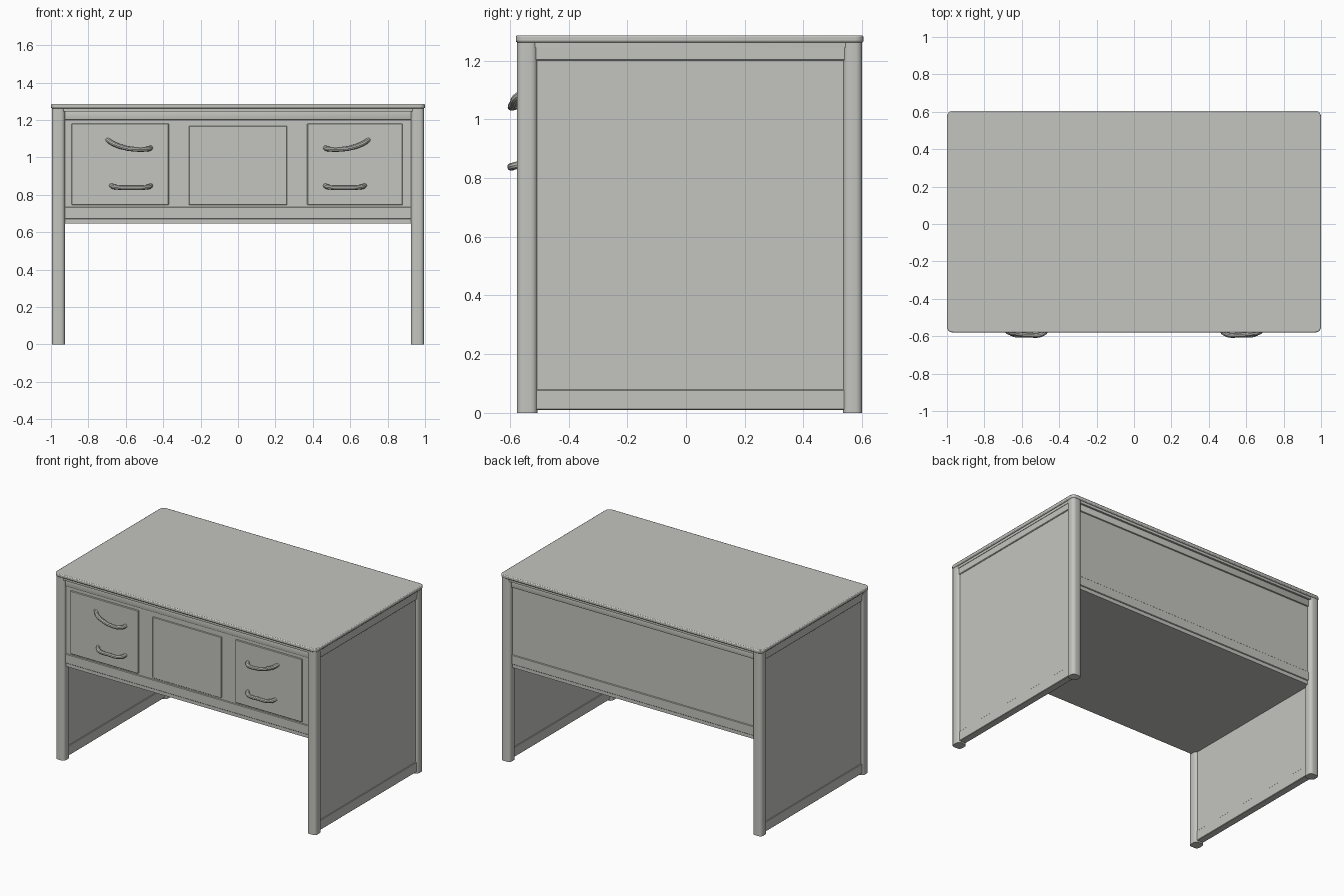
import bpy, bmesh, math
from mathutils import Vector

if "Cube" in bpy.data.objects:
    bpy.data.objects.remove(bpy.data.objects["Cube"])

grey = bpy.data.materials.new("warm_grey")
grey.diffuse_color = (0.55, 0.55, 0.52, 1)
grey.use_nodes = True
grey.node_tree.nodes["Principled BSDF"].inputs["Base Color"].default_value = grey.diffuse_color


def finish(ob, name):
    ob.name = name
    ob.data.materials.append(grey)
    bpy.ops.object.select_all(action='DESELECT')
    ob.select_set(True)
    bpy.context.view_layer.objects.active = ob
    bpy.ops.object.shade_smooth_by_angle(angle=math.radians(35))
    return ob


def box(name, x, y, z, round_r=0.0, vertical=False, segs=4):
    """Box from axis ranges; optional rounding of all or only vertical edges."""
    me = bpy.data.meshes.new(name)
    bm = bmesh.new()
    bmesh.ops.create_cube(bm, size=1)
    for v in bm.verts:
        v.co = Vector([(r[0] + r[1]) / 2 + c * (r[1] - r[0])
                       for r, c in zip((x, y, z), v.co)])
    if round_r:
        edges = [e for e in bm.edges if not vertical or
                 abs(e.verts[0].co.z - e.verts[1].co.z) > 1e-5]
        bmesh.ops.bevel(bm, geom=edges, offset=round_r, segments=segs,
                        profile=0.5, affect='EDGES')
    bm.to_mesh(me)
    bm.free()
    ob = bpy.data.objects.new(name, me)
    bpy.context.collection.objects.link(ob)
    return finish(ob, name)


def handle(name, points, r=0.013):
    """Round bar swept along a smooth path."""
    cu = bpy.data.curves.new(name, 'CURVE')
    cu.dimensions = '3D'
    cu.bevel_depth = r
    cu.bevel_resolution = 3
    cu.use_fill_caps = True
    sp = cu.splines.new('BEZIER')
    sp.bezier_points.add(len(points) - 1)
    for bp, p in zip(sp.bezier_points, points):
        bp.co = p
        bp.handle_left_type = bp.handle_right_type = 'AUTO'
    ob = bpy.data.objects.new(name, cu)
    bpy.context.collection.objects.link(ob)
    bpy.ops.object.select_all(action='DESELECT')
    ob.select_set(True)
    bpy.context.view_layer.objects.active = ob
    bpy.ops.object.convert(target='MESH')
    finish(bpy.context.object, name)


# table top with rounded corners and a narrower moulding below
top = box("table_top", (-1, 1), (-0.58, 0.605), (1.262, 1.286), 0.03, True)
bev = top.modifiers.new("edge", 'BEVEL')
bev.width, bev.segments, bev.limit_method = 0.006, 2, 'ANGLE'
bev.angle_limit = math.radians(60)
box("top_moulding", (-0.99, 0.99), (-0.57, 0.595), (1.245, 1.265), 0.025, True)

# cabinet body, with its bottom ledge and front and back upper rails
box("cabinet_body", (-0.95, 0.95), (-0.552, 0.572), (0.645, 1.25))
box("bottom_ledge", (-0.93, 0.93), (-0.558, 0.578), (0.67, 0.735), 0.003, segs=1)
box("front_top_rail", (-0.93, 0.93), (-0.560, -0.5), (1.2, 1.25), 0.004, segs=2)
box("back_top_rail", (-0.93, 0.93), (0.5, 0.582), (1.2, 1.25), 0.006, segs=2)

# drawer fronts and centre door panel
box("drawer_front_left", (-0.89, -0.37), (-0.560, -0.54), (0.745, 1.18), 0.003, segs=1)
box("drawer_front_right", (0.37, 0.88), (-0.560, -0.54), (0.745, 1.18), 0.003, segs=1)
box("centre_panel", (-0.263, 0.263), (-0.558, -0.54), (0.745, 1.167), 0.003, segs=1)

for s, side in ((-1, "left"), (1, "right")):
    def xr(a, b):
        return tuple(sorted((s * a, s * b)))
    # corner posts
    box("front_post_" + side, xr(0.925, 0.995), (-0.576, -0.506), (0, 1.262), 0.022, True)
    box("back_post_" + side, xr(0.925, 0.995), (0.535, 0.6), (0, 1.262), 0.022, True)
    # side panel with foot rail and top rail
    box("side_panel_" + side, xr(0.94, 0.981), (-0.53, 0.56), (0.01, 1.255))
    box("side_foot_rail_" + side, xr(0.936, 0.985), (-0.53, 0.56), (0.01, 0.08), 0.003, segs=1)
    box("side_top_rail_" + side, xr(0.96, 0.987), (-0.53, 0.56), (1.2, 1.255), 0.004, segs=1)
    # bowed lower handle
    handle("lower_handle_" + side,
           [(s * 0.465, -0.55, 0.85), (s * 0.48, -0.582, 0.842), (s * 0.57, -0.594, 0.838),
            (s * 0.66, -0.582, 0.842), (s * 0.68, -0.55, 0.85)])
    # upper handle with its raised outer end
    handle("upper_handle_" + side,
           [(s * 0.465, -0.55, 1.052), (s * 0.48, -0.582, 1.045), (s * 0.56, -0.594, 1.044),
            (s * 0.62, -0.588, 1.055), (s * 0.67, -0.578, 1.075), (s * 0.7, -0.55, 1.095)])
